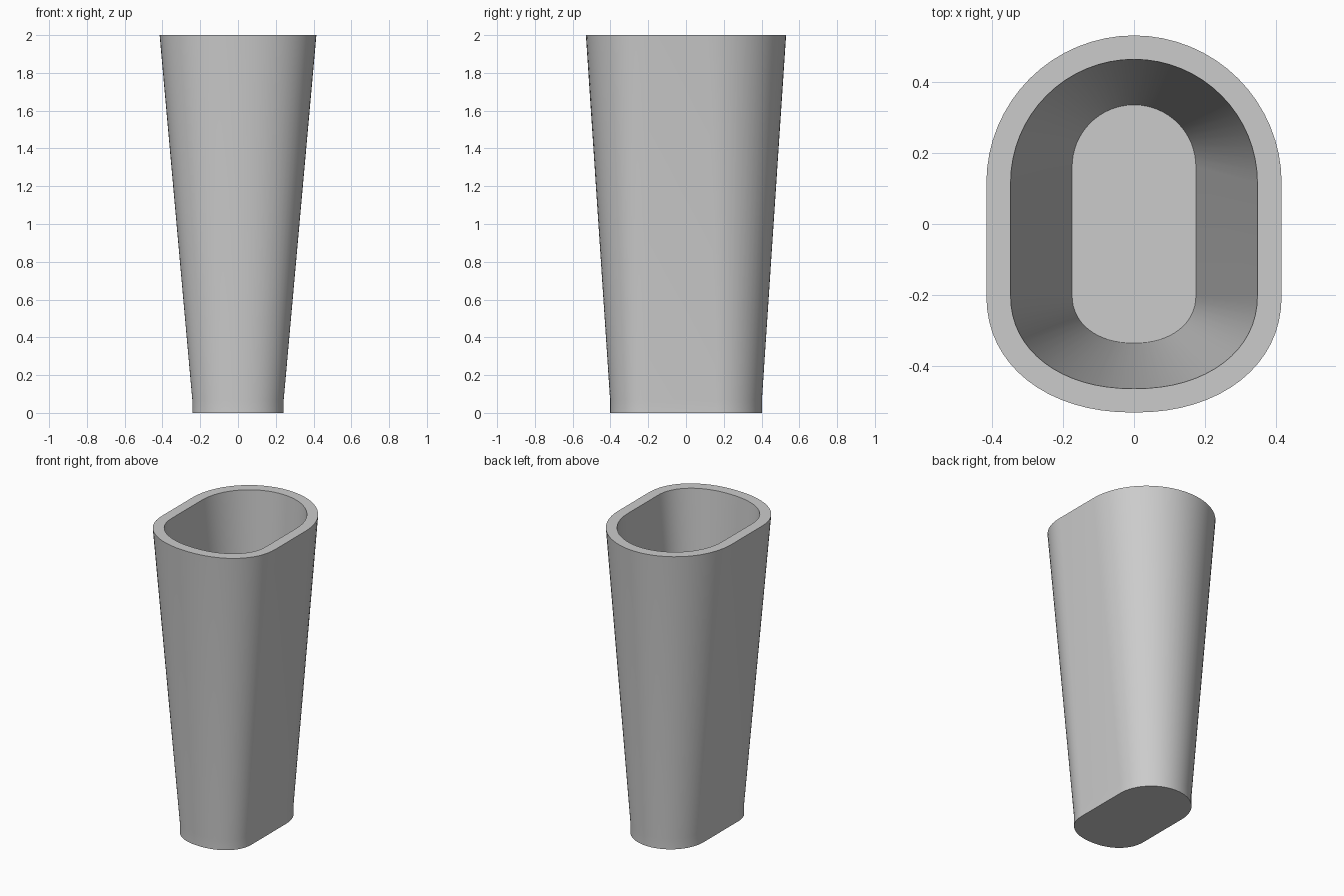
import bpy, bmesh, math

cube = bpy.data.objects.get("Cube")
if cube:
    bpy.data.objects.remove(cube, do_unlink=True)

grey = bpy.data.materials.new("light grey")
grey.use_nodes = True
colour = (0.6, 0.6, 0.6, 1)
grey.diffuse_color = colour
grey.node_tree.nodes["Principled BSDF"].inputs["Base Color"].default_value = colour

STEPS = 32
FRONT_CENTRE = -0.2


def arc_point(angle, power):
    c, s = math.cos(angle), math.sin(angle)
    return (math.copysign(abs(c) ** (2 / power), c), abs(s) ** (2 / power))


def ring(bm, half_x, half_y, z):
    """Slot outline: round back end, slightly flatter front end."""
    back_centre = half_y - half_x
    points = []
    for i in range(STEPS + 1):
        x, y = arc_point(math.pi * i / STEPS, 2)
        points.append((half_x * x, back_centre + half_x * y))
    for i in range(STEPS + 1):
        x, y = arc_point(math.pi * i / STEPS, 2.15)
        points.append((-half_x * x, FRONT_CENTRE - (half_y + FRONT_CENTRE) * y))
    return [bm.verts.new((x, y, z)) for x, y in points]


# Tapered cup: foot, outer wall, rim, inner wall and floor
bm = bmesh.new()
rings = [ring(bm, *r) for r in (
    (0.242, 0.402, 0), (0.242, 0.402, 0.07), (0.415, 0.53, 2),
    (0.347, 0.463, 2), (0.174, 0.335, 0.07))]
for low, high in zip(rings, rings[1:]):
    for i in range(len(low)):
        j = (i + 1) % len(low)
        bm.faces.new((low[i], low[j], high[j], high[i]))
bm.faces.new(rings[0][::-1])
bm.faces.new(rings[-1])
bmesh.ops.recalc_face_normals(bm, faces=bm.faces)

mesh = bpy.data.meshes.new("tapered_cup")
bm.to_mesh(mesh)
bm.free()
mesh.materials.append(grey)
cup = bpy.data.objects.new("tapered_cup", mesh)
bpy.context.collection.objects.link(cup)

# Smooth walls with crisp rim and base edges
bpy.ops.object.select_all(action='DESELECT')
cup.select_set(True)
bpy.context.view_layer.objects.active = cup
bpy.ops.object.shade_smooth_by_angle(angle=math.radians(30))
